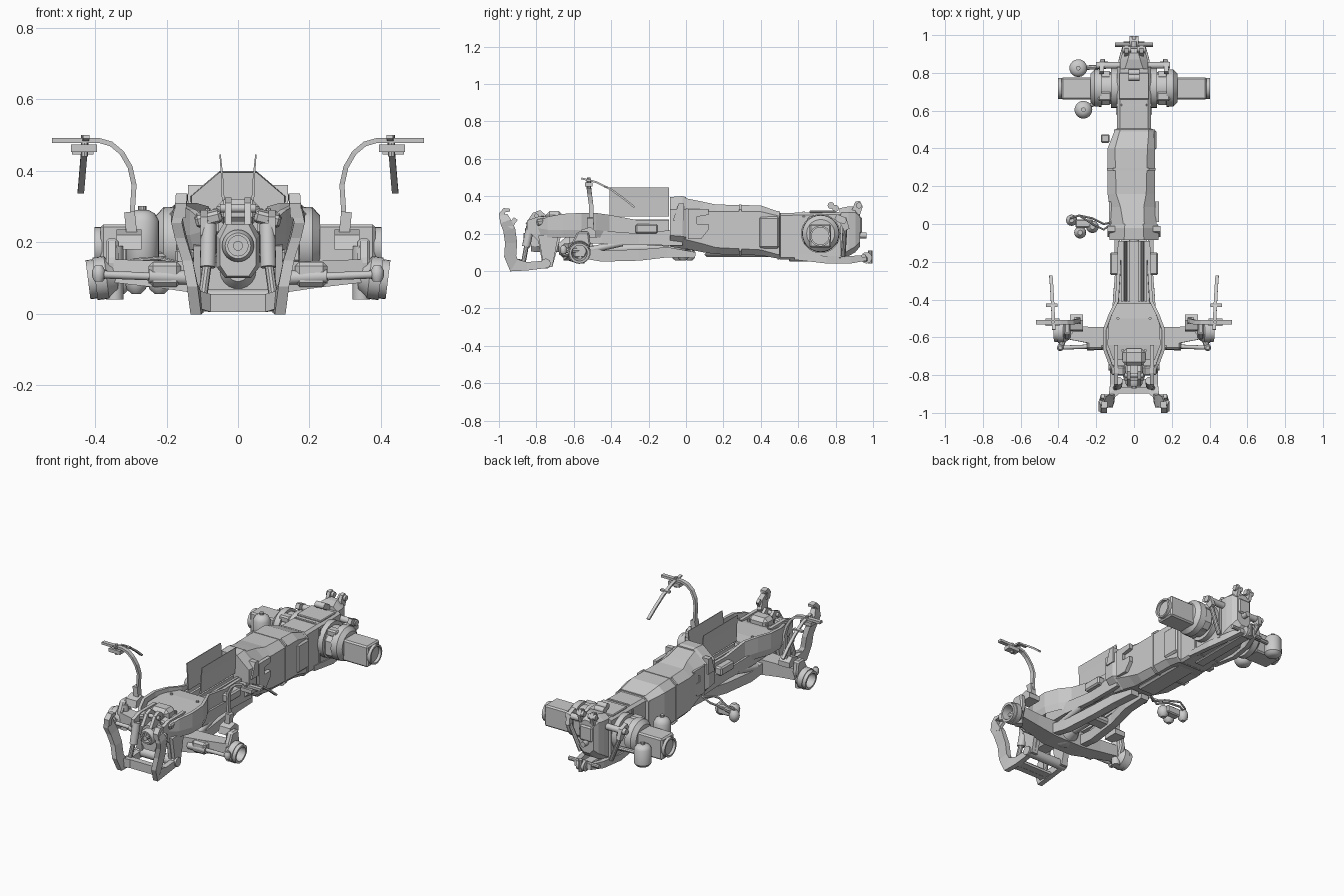
import bpy, bmesh, math
from mathutils import Vector as V, Matrix


def finish(name, bm, mirror=False, smooth=False, bevel=0):
    bmesh.ops.recalc_face_normals(bm, faces=bm.faces)
    me = bpy.data.meshes.new(name)
    bm.to_mesh(me)
    bm.free()
    ob = bpy.data.objects.new(name, me)
    bpy.context.collection.objects.link(ob)
    if smooth:
        me.polygons.foreach_set("use_smooth", [True] * len(me.polygons))
        me.set_sharp_from_angle(angle=math.radians(35))
    if bevel:
        b = ob.modifiers.new("bevel", 'BEVEL')
        b.width, b.segments = bevel, 1
    if mirror:
        ob.modifiers.new("mirror", 'MIRROR')
    return ob


def skin(name, rings, **kw):
    """Bridge equal rings of points into a solid."""
    bm = bmesh.new()
    rs = [[bm.verts.new(p) for p in r] for r in rings]
    n = len(rs[0])
    for a, b in zip(rs, rs[1:]):
        for i in range(n):
            bm.faces.new((a[i], a[(i + 1) % n], b[(i + 1) % n], b[i]))
    bm.faces.new(rs[0])
    bm.faces.new(rs[-1])
    return finish(name, bm, **kw)


def box(name, x, y, z, tilt=(0, 0), **kw):
    bm = bmesh.new()
    c = [(a[0] + a[1]) / 2 for a in (x, y, z)]
    s = [a[1] - a[0] for a in (x, y, z)]
    m = Matrix.Translation(c) @ Matrix.Rotation(tilt[0], 4, 'X') @ Matrix.Rotation(tilt[1], 4, 'Y')
    bmesh.ops.create_cube(bm, size=1, matrix=m @ Matrix.Diagonal((*s, 1)))
    return finish(name, bm, **kw)


def plate(name, x0, x1, yz, **kw):
    return skin(name, [[(x, *p) for p in yz] for x in (x0, x1)], **kw)


def lathe(name, a, b, prof, n=20, **kw):
    """Revolve (distance along a-b, radius) pairs about the axis a-b."""
    a, b = V(a), V(b)
    q = (b - a).to_track_quat('Z', 'Y')
    rings = [[a + q @ V((r * math.cos(2 * math.pi * i / n), r * math.sin(2 * math.pi * i / n), t * (b - a).length))
              for i in range(n)] for t, r in prof]
    return skin(name, rings, smooth=True, **kw)


def rod(name, a, b, r, n=12, **kw):
    return lathe(name, a, b, [(0, r), (1, r)], n, **kw)


def sweep(name, pts, w, h, side=(1, 0, 0), n=4, **kw):
    """Sweep a section (square n=4, otherwise round) along a path."""
    pts, s, rings = [V(p) for p in pts], V(side).normalized(), []
    for i, p in enumerate(pts):
        t = (pts[min(i + 1, len(pts) - 1)] - pts[max(i - 1, 0)]).normalized()
        u = t.cross(s).normalized()
        k = 1.414 if n == 4 else 1
        wi, hi = (w[i] if isinstance(w, list) else w), (h[i] if isinstance(h, list) else h)
        rings.append([p + s * wi / 2 * k * math.cos((j + .5) * 2 * math.pi / n)
                      + u * hi / 2 * k * math.sin((j + .5) * 2 * math.pi / n) for j in range(n)])
    return skin(name, rings, smooth=n > 4, **kw)


def octo(y, xl, xr, zb, zt, c):
    return [(xl + c, y, zb), (xr - c, y, zb), (xr, y, zb + c), (xr, y, zt - c * 1.1),
            (xr - c * 1.3, y, zt), (xl + c * 1.3, y, zt), (xl, y, zt - c * 1.1), (xl, y, zb + c)]


# Transmission housing: stepped lofted casting with flanges
skin("transmission_housing", [octo(*s) for s in (
    (-.01, -.12, .12, .12, .39, .05), (.09, -.13, .11, .10, .37, .045), (.16, -.14, .11, .09, .355, .035),
    (.40, -.14, .11, .083, .35, .03), (.50, -.10, .105, .065, .315, .02), (.505, -.09, .09, .06, .31, .012),
    (.83, -.09, .09, .06, .315, .012))])
skin("bell_housing", [octo(*s) for s in ((-.085, -.13, .13, .13, .395, .06), (-.02, -.135, .135, .12, .40, .065),
                                         (.0, -.125, .125, .12, .395, .06))])
for y, l, r, b, t in ((.29, -.143, .113, .082, .355), (.495, -.106, .11, .062, .32), (.63, -.095, .095, .056, .317)):
    skin("housing_flange", [octo(y + d, l, r, b, t, .025) for d in (-.006, .006)])
box("side_cover", (.09, .118), (.39, .5), (.12, .29), bevel=.01)
box("top_cover", (-.08, .08), (.66, .8), (.31, .322), bevel=.004)
plate("cab_bracket", .11, .132, [(.01, .17), (.08, .17), (.12, .22), (.12, .25), (.06, .25), (.06, .29),
                                 (.12, .30), (.12, .33), (.01, .33)], mirror=True)
plate("mount_lug", .1, .14, [(-.07, .27), (-.01, .27), (-.01, .36), (-.04, .36)], mirror=True)
box("side_valve", (-.175, -.13), (.43, .475), (.12, .18), bevel=.006)
box("belly_pan", (-.06, .06), (.1, .55), (.075, .1), bevel=.01)

# Engine cradle: boat-shaped tub with raised rim, open at the top
stations = ((-.09, .085, .13, .27), (-.25, .09, .14, .27), (-.41, .10, .17, .30), (-.48, .135, .18, .31),
            (-.56, .165, .18, .31), (-.66, .165, .18, .305), (-.74, .135, .18, .29), (-.80, .10, .19, .26))
skin("cradle_wall", [[(w - .02, y, b + .02), (w - .01, y, b), (w, y, b + .04), (w, y, t), (w - .018, y, t)]
                     for y, w, b, t in stations], mirror=True)
skin("cradle_floor", [[(s * (w - .01), y, z) for s, z in ((-1, b + .04), (1, b + .04), (1, .23), (-1, .23))]
                      for y, w, b, t in stations])
skin("deck_plate", [[(-w, y, z), (w, y, z), (w, y, z + .012), (-w, y, z + .012)] for y, w, z in
                    ((-.42, .09, .27), (-.5, .135, .275), (-.64, .14, .27), (-.72, .11, .26))])
for x in (.02, .055):
    box("sump_rib", (x, x + .014), (-.41, -.09), (.22, .275), mirror=True)
skin("upright_panel", [[(.036, y, .29), (.044, y, .29), (.048, y, .39), (.052, y, .445), (.048, y, .445), (.042, y, .39)]
                       for y in (-.41, -.09)], mirror=True)
box("side_mount", (.08, .128), (-.27, -.15), (.2, .25), bevel=.008, mirror=True)
sweep("frame_rail", [(.095, -.62, .2), (.1, -.45, .18), (.085, -.25, .17), (.09, -.02, .18)], .03,
      [.1, .07, .06, .09], mirror=True)
for x, y in ((.085, -.5), (.06, -.67)):
    rod("deck_bolt", (x, y, .27), (x, y, .295), .008, 8, mirror=True)

# Suspension arm and drive shaft beneath
sweep("suspension_arm", [(.10, -.57, .1), (.09, -.45, .08), (.07, -.25, .085), (.045, -.1, .1), (.035, .05, .085)],
      [.04, .045, .045, .05, .05], [.06, .06, .06, .055, .03], mirror=True)
rod("drive_shaft", (0, -.56, .11), (0, .0, .13), .025, 14)
box("arm_bridge", (-.09, .09), (-.36, -.28), (.07, .11), bevel=.01)
rod("suspension_cylinder", (.1, -.52, .11), (.09, -.34, .15), .018, mirror=True)
rod("suspension_piston", (.09, -.36, .145), (.085, -.22, .18), .01, mirror=True)

# Front axle with steering knuckles and wheel hubs
sweep("axle_beam", [(-.35, -.575, .12), (-.22, -.59, .11), (-.1, -.6, .1), (.1, -.6, .1), (.22, -.59, .11), (.35, -.575, .12)],
      [.07, .09, .11, .11, .09, .07], [.065, .075, .09, .09, .075, .065], side=(0, 1, 0))
lathe("differential", (0, -.68, .12), (0, -.5, .12), [(0, .03), (.2, .06), (.45, .075), (.7, .065), (1, .035)], 18)
box("axle_block", (.16, .25), (-.665, -.55), (.075, .145), bevel=.012, mirror=True)
lathe("wheel_hub", (.34, -.57, .105), (.42, -.57, .095), [(0, .04), (.3, .055), (.35, .06), (.75, .06), (.75, .055),
                                                        (1, .055), (1, .042), (.3, .036)], 24, mirror=True)
plate("steering_knuckle", .335, .37, [(-.6, .07), (-.54, .07), (-.51, .14), (-.52, .21), (-.58, .21), (-.61, .15)],
      bevel=.008, mirror=True)
rod("king_pin", (.345, -.565, .04), (.345, -.565, .19), .024, 14, mirror=True)
rod("tie_rod", (.14, -.645, .1), (.39, -.655, .11), .011, mirror=True)
lathe("rod_joint", (.39, -.655, .09), (.39, -.655, .135), [(0, .012), (.3, .018), (.7, .018), (1, .01)], 12, mirror=True)
rod("steering_arm", (.39, -.655, .11), (.355, -.57, .11), .015, 8, mirror=True)
rod("steering_ram", (.13, -.645, .1), (.25, -.65, .105), .02, mirror=True)

# Front fender brackets: bent stem, cross clamp and long strip
plate("fender_base", .27, .34, [(-.57, .18), (-.48, .18), (-.48, .21), (-.51, .235), (-.56, .22)], mirror=True)
box("fender_foot", (.285, .315), (-.53, -.495), (.21, .285), tilt=(0, .1), mirror=True)
sweep("fender_stem", [(.298, -.505, .25), (.291, -.508, .36), (.302, -.515, .41), (.325, -.52, .45), (.355, -.52, .475),
                      (.39, -.52, .485), (.52, -.52, .485)], .024, .014, side=(0, 1, 0), mirror=True)
box("fender_clamp", (.395, .468), (-.54, -.5), (.452, .473), mirror=True)
rod("fender_bolt", (.43, -.52, .44), (.43, -.52, .5), .01, 8, mirror=True)
sweep("fender_strip", [(.425, -.56, .495), (.428, -.48, .475), (.432, -.4, .435), (.436, -.33, .385), (.44, -.275, .34)],
      .018, .01, mirror=True)
sweep("fender_strip_clip", [(.405, -.43, .45), (.465, -.43, .45)], .018, .01, side=(0, 1, 0), mirror=True)

# Front linkage: side plates, curved hook arms and lower cross member
plate("linkage_side_plate", .085, .105, [(-.85, .27), (-.79, .29), (-.64, .29), (-.665, .2), (-.715, .02), (-.765, .02),
                                         (-.79, .16), (-.85, .22)], mirror=True)
plate("linkage_outer_cheek", .105, .125, [(-.79, .19), (-.68, .2), (-.715, .02), (-.76, .02)], mirror=True)
sweep("hook_arm", [(.112, -.75, .035), (.112, -.85, .025), (.118, -.92, .03), (.128, -.94, .08), (.142, -.935, .15),
                   (.162, -.945, .22), (.172, -.965, .265), (.163, -.975, .3)],
      .03, [.04, .045, .075, .065, .065, .065, .06, .04], mirror=True)
sweep("hook_claw", [(.163, -.98, .27), (.16, -.985, .305), (.158, -.97, .325), (.156, -.94, .325)], .032, [.03, .03, .024, .014],
      mirror=True)
sweep("hook_latch", [(.165, -.91, .28), (.17, -.925, .26), (.172, -.94, .23)], .018, .025, mirror=True)
rod("arm_pivot", (.085, -.75, .04), (.135, -.75, .04), .026, 16, mirror=True)
sweep("cross_member", [(-.12, -.91, .04), (-.08, -.88, .03), (.08, -.88, .03), (.12, -.91, .04)], .05, .035, side=(0, 0, 1))
rod("cross_tube", (-.12, -.75, .04), (.12, -.75, .04), .028, 16)
box("cross_web", (-.1, .1), (-.88, -.82), (.006, .02))
rod("lift_cylinder", (.082, -.83, .25), (.085, -.855, .13), .022, 14, mirror=True)
rod("lift_piston", (.085, -.85, .15), (.1, -.87, .04), .013, 10, mirror=True)

# Front power take-off housing and upper link bracket
skin("power_takeoff_housing", [[(-w * .6, y, b), (w * .6, y, b), (w, y, b + .03), (w, y, t - .04), (w * .6, y, t),
                               (-w * .6, y, t), (-w, y, t - .04), (-w, y, b + .03)] for y, w, b, t in
                              ((-.83, .05, .105, .25), (-.8, .06, .10, .26), (-.68, .06, .1, .25))])
lathe("takeoff_collar", (0, -.82, .19), (0, -.86, .19), [(0, .045), (.6, .045), (1, .036), (1, .028), (.3, .028)], 24)
rod("takeoff_shaft", (0, -.81, .19), (0, -.87, .19), .014, 10)
plate("top_link_ear", .018, .036, [(-.86, .25), (-.76, .25), (-.75, .3), (-.78, .325), (-.82, .31)], mirror=True)
rod("top_link_pin", (-.05, -.80, .295), (.05, -.80, .295), .012)
box("link_head", (-.06, .06), (-.75, -.66), (.25, .32), bevel=.02)
box("lamp_mount", (.045, .12), (-.8, -.75), (.25, .285), tilt=(.2, .25), bevel=.008, mirror=True)

# Rear axle: drums, square tubes and round ends
lathe("final_drive", (.085, .72, .2), (.23, .72, .2), [(0, .105), (.25, .105), (.25, .085), (.6, .085), (.6, .1), (.85, .098),
                                                     (1, .075)], 28, mirror=True)
box("axle_tube", (.22, .385), (.66, .775), (.125, .25), bevel=.008, mirror=True)
lathe("axle_end", (.38, .718, .187), (.402, .718, .187), [(0, .056), (1, .056), (1, .046), (.2, .046)], 24, mirror=True)
box("drive_flange", (.10, .20), (.63, .81), (.12, .26), bevel=.03, mirror=True)
box("drive_top_pad", (.12, .19), (.65, .70), (.25, .29), bevel=.008, mirror=True)

# Rear hitch
skin("hitch_block", [octo(*s) for s in ((.82, -.075, .075, .06, .335, .02), (.87, -.072, .072, .08, .345, .03),
                                        (.905, -.062, .062, .1, .345, .03), (.93, -.045, .045, .13, .32, .025))])
box("hitch_plate", (-.04, .04), (.92, .94), (.2, .29), bevel=.008)
plate("hitch_ear", .03, .05, [(.88, .31), (.93, .3), (.945, .345), (.93, .375), (.905, .37)], mirror=True)
rod("hitch_ear_pin", (.015, .925, .35), (.062, .925, .35), .016, 12, mirror=True)
rod("rear_shaft", (0, .9, .19), (0, .965, .19), .016, 12)
rod("lift_shaft", (-.2, .84, .27), (.19, .84, .27), .018, 14)
sweep("lift_arm", [(.17, .8, .29), (.17, .84, .27), (.165, .86, .22)], .024, [.03, .045, .03], mirror=True)
rod("lift_rod", (.165, .85, .23), (.1, .84, .08), .013, 10, mirror=True)
for y, z in ((.775, .35), (.8, .335)):
    rod("top_roller", (-.03, y, z), (.03, y, z), .018, 12)
sweep("lower_link", [(.08, .58, .075), (.085, .75, .06), (.065, .88, .06), (.04, .965, .07)], .028, [.03, .04, .04, .03], mirror=True)
box("drawbar", (-.03, .03), (.55, .97), (.05, .075), bevel=.005)
rod("drawbar_eye", (-.025, .965, .07), (.025, .965, .07), .03, 16)
rod("rear_cross_bar", (-.1, .95, .08), (.1, .95, .08), .012, 10)
rod("drawbar_pin", (0, .985, .04), (0, .985, .11), .012, 10)

# Left-hand pressure tanks with stubs
for x, y, b, t in ((-.295, .825, .09, .22), (-.268, .605, .12, .29)):
    lathe("pressure_tank", (x, y, b), (x, y, t), [(0, .02), (.05, .036), (.16, .047), (.82, .047), (.94, .036), (1, .018)], 22)
    rod("tank_cap", (x, y, t - .01), (x, y, t + .012), .012, 10)
    rod("tank_pipe", (x, y, .16), (-.13, y + (.01 if y > .7 else .08), .16), .012, 8)

# Left-hand hydraulic cluster with hoses
for x, y, r in ((-.33, .02, .03), (-.285, -.045, .032), (-.22, -.015, .033)):
    lathe("accumulator", (x, y, .055), (x, y, .125), [(0, r * .4), (.2, r * .85), (.5, r), (.8, r * .85), (1, r * .4)], 16)
box("valve_block", (-.31, -.22), (-.02, .025), (.075, .12), bevel=.006)
for d in (0, .03):
    sweep("hose", [(-.34, .03, .1 + d), (-.29, .045, .12 + d), (-.22, .03 - d, .125 + d), (-.16, .0 - d, .11 + d), (-.11, .01, .14)],
          .012, .012, side=(0, 0, 1), n=8)
